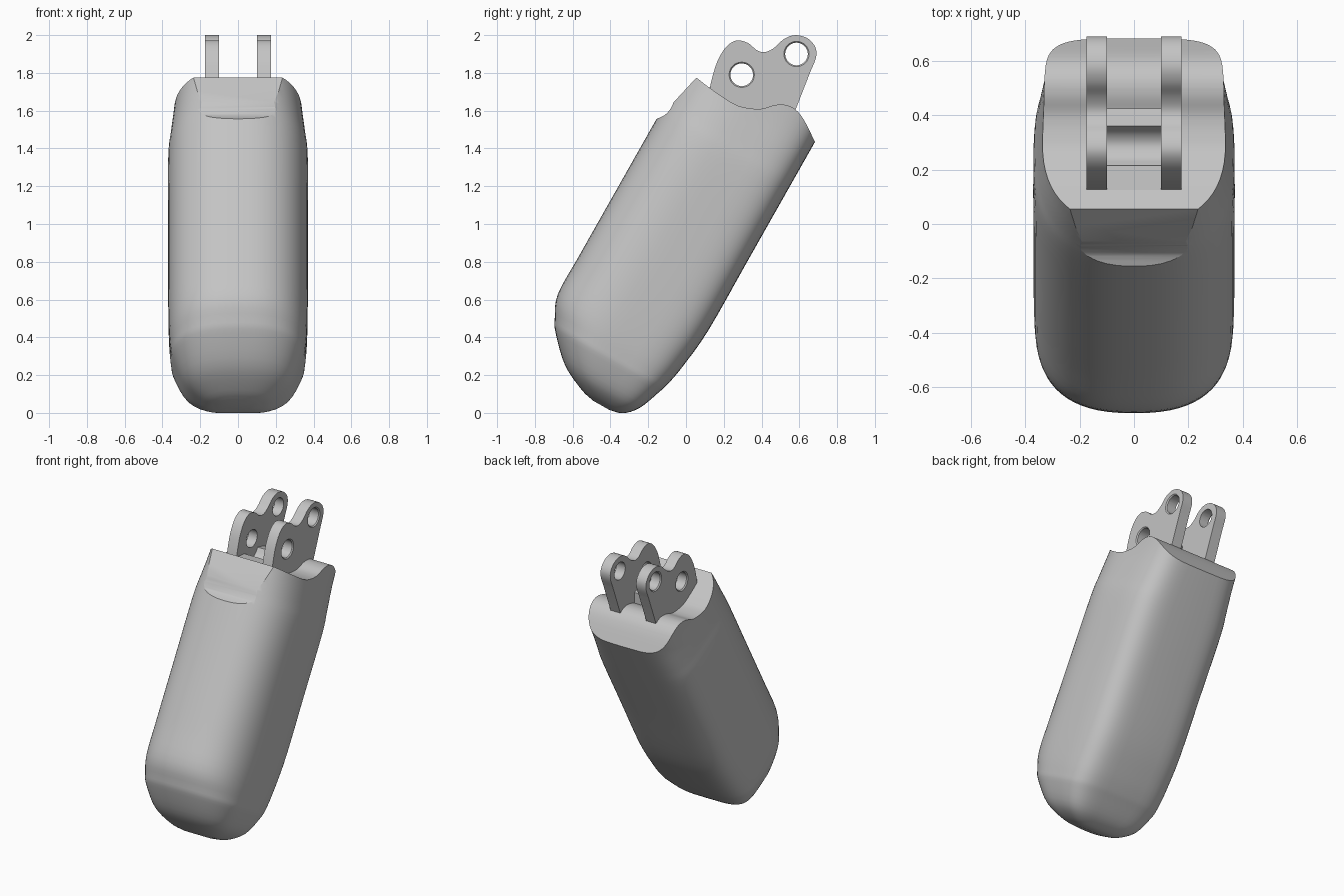
import bpy, bmesh, math
from mathutils import Matrix, Vector

if "Cube" in bpy.data.objects:
    bpy.data.objects.remove(bpy.data.objects["Cube"], do_unlink=True)

GREY = (0.55, 0.55, 0.55, 1.0)
grey = bpy.data.materials.new("plain grey")
grey.use_nodes = True
grey.diffuse_color = GREY
grey.node_tree.nodes["Principled BSDF"].inputs["Base Color"].default_value = GREY


def add_object(name, bm):
    bmesh.ops.recalc_face_normals(bm, faces=bm.faces)
    mesh = bpy.data.meshes.new(name)
    bm.to_mesh(mesh)
    bm.free()
    mesh.materials.append(grey)
    obj = bpy.data.objects.new(name, mesh)
    bpy.context.collection.objects.link(obj)
    return obj


def spline(points, steps):
    """Smooth curve through points of any dimension."""
    pts = [Vector(p) for p in points]
    pts = [2 * pts[0] - pts[1]] + pts + [2 * pts[-1] - pts[-2]]
    out = []
    for a, b, c, d in zip(pts, pts[1:], pts[2:], pts[3:]):
        for i in range(steps):
            t = i / steps
            out.append(0.5 * (2 * b + (c - a) * t + (2 * a - 5 * b + 4 * c - d) * t ** 2
                              + (3 * b - a - 3 * c + d) * t ** 3))
    return [tuple(p) for p in out] + [tuple(pts[-2])]


def prism(name, outline, x0, x1):
    """Extrude a side outline (y, z) across x."""
    bm = bmesh.new()
    face = bm.faces.new([bm.verts.new((x0, y, z)) for y, z in outline])
    ext = bmesh.ops.extrude_face_region(bm, geom=[face])
    moved = [v for v in ext["geom"] if isinstance(v, bmesh.types.BMVert)]
    bmesh.ops.translate(bm, verts=moved, vec=(x1 - x0, 0, 0))
    return add_object(name, bm)


def cut(obj, cutter, operation):
    mod = obj.modifiers.new("cut", "BOOLEAN")
    mod.operation, mod.object, mod.solver = operation, cutter, "EXACT"
    bpy.context.view_layer.objects.active = obj
    bpy.ops.object.modifier_apply(modifier=mod.name)
    bpy.data.objects.remove(cutter, do_unlink=True)


def shade(obj, angle=30):
    bpy.ops.object.select_all(action="DESELECT")
    obj.select_set(True)
    bpy.context.view_layer.objects.active = obj
    bpy.ops.object.shade_smooth_by_angle(angle=math.radians(angle))


# Leaning body: sections lofted along the tilted axis
# station: distance along axis, front, back, half width
stations = [(-.186, -.46, -.36, .09), (-.166, -.54, -.29, .18), (-.097, -.68, -.226, .28),
            (.026, -.807, -.178, .343), (.093, -.851, -.157, .357), (.213, -.9, -.135, .366),
            (.442, -.902, -.112, .37), (.85, -.902, -.112, .37), (1.25, -.902, -.112, .37),
            (1.4, -.902, -.112, .355), (1.58, -.902, -.112, .335), (1.75, -.902, -.112, .33)]
TILT = math.radians(29.5)
SIDES = 64


def power(value, n):
    return math.copysign(abs(value) ** (2 / n), value)


bm = bmesh.new()
rings = []
for along, front, back, half in spline(stations, 4):
    ring = []
    for i in range(SIDES):
        a = 2 * math.pi * i / SIDES
        n = 4.5 if math.sin(a) > 0 else 2.5
        x = half * power(math.cos(a), n)
        v = (front + back) / 2 + (back - front) / 2 * power(math.sin(a), n)
        ring.append(bm.verts.new((x, along * math.sin(TILT) + v * math.cos(TILT),
                                  along * math.cos(TILT) - v * math.sin(TILT))))
    rings.append(ring)
for low, high in zip(rings, rings[1:]):
    for i in range(SIDES):
        j = (i + 1) % SIDES
        bm.faces.new((low[i], low[j], high[j], high[i]))
bm.faces.new(rings[0])
bm.faces.new(rings[-1])
body = add_object("body", bm)

# Scooped front bevel and wavy top of the body
scoop = spline([(-.16, 1.555), (-.115, 1.575), (-.085, 1.605), (-.065, 1.645)], 3)
wave = spline([(.055, 1.775), (.14, 1.71), (.25, 1.638), (.32, 1.615), (.4, 1.61), (.47, 1.63),
               (.53, 1.63), (.58, 1.605), (.625, 1.55), (.685, 1.43)], 4)
envelope = [(-1, -.3), (-1, 1), (-.3, 1.5)] + scoop + wave + [(.72, 1.36), (1, 1), (1, -.3)]
cut(body, prism("body_envelope", envelope, -.6, .6), "INTERSECT")
shade(body)

# Pair of hinge lugs with countersunk pin holes
crest = spline([(.122, 1.70), (.14, 1.78), (.17, 1.87), (.215, 1.94), (.27, 1.972), (.33, 1.957),
                (.375, 1.92), (.42, 1.91), (.47, 1.935), (.52, 1.98), (.58, 2.0), (.645, 1.982),
                (.685, 1.935), (.688, 1.88), (.66, 1.81)], 4)
lug_outline = crest + [(.582, 1.61), (.56, 1.55), (.3, 1.56), (.15, 1.65)]
for side, label in ((1, "left"), (-1, "right")):
    lug = prism(label + "_lug", lug_outline, side * .1, side * .175)
    for y, z in ((.295, 1.79), (.585, 1.90)):
        for r_in, r_out, centre, depth in ((.06, .06, .14, .2), (.06, .072, .174, .012)):
            hole = bmesh.new()
            bmesh.ops.create_cone(
                hole, cap_ends=True, segments=32, radius1=r_in, radius2=r_out, depth=depth,
                matrix=Matrix.Translation((side * centre, y, z))
                @ Matrix.Rotation(side * math.pi / 2, 4, "Y"))
            cut(lug, add_object("pin_cutter", hole), "DIFFERENCE")
    shade(lug)

# Grooved bridge between the lugs
groove = spline([(.215, 1.705), (.245, 1.668), (.29, 1.652), (.33, 1.668), (.36, 1.705)], 4)
bridge = prism("lug_bridge", [(.125, 1.58), (.125, 1.725), (.215, 1.715)] + groove
               + [(.425, 1.69), (.425, 1.58)], -.1, .1)
shade(bridge)
